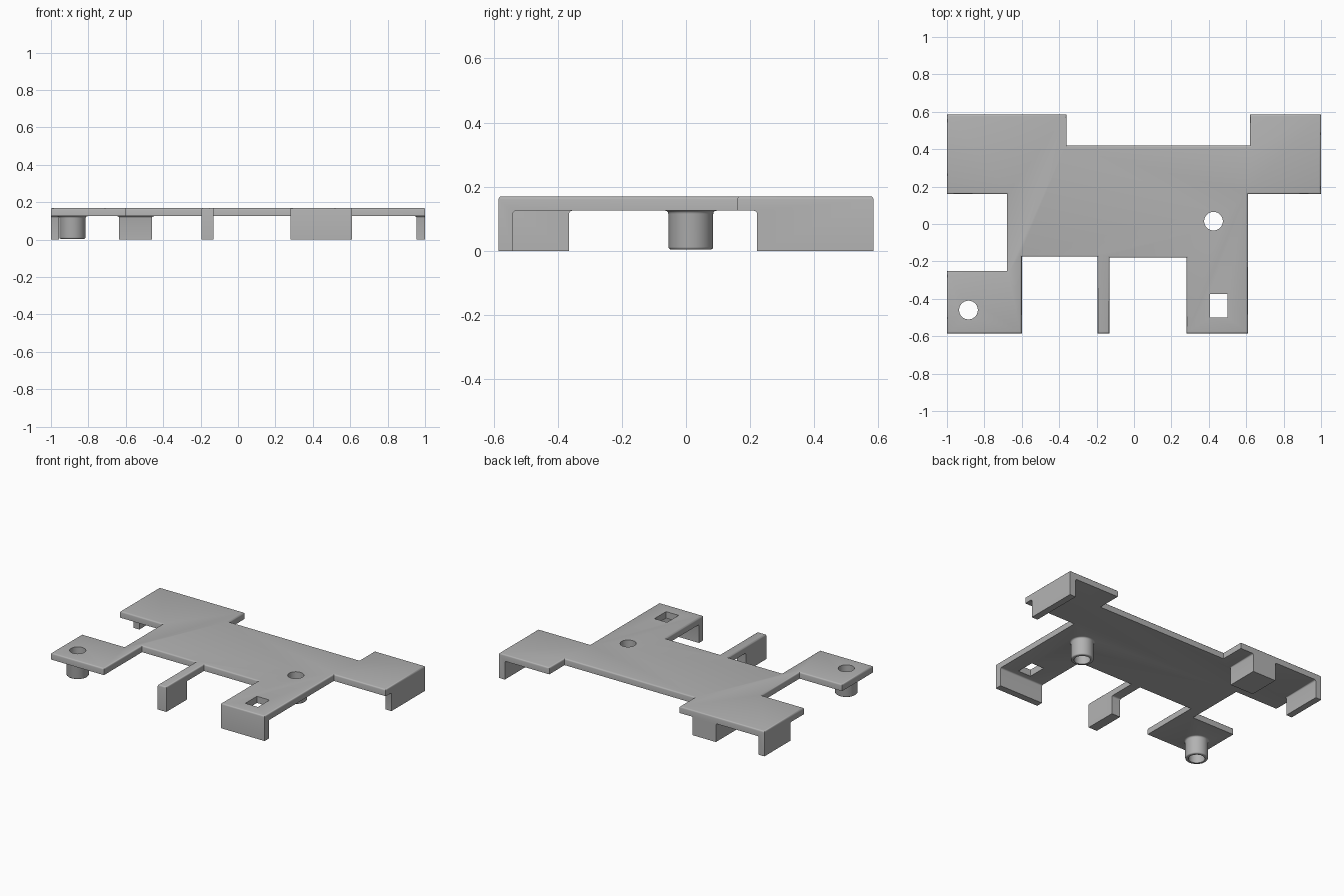
import bpy, bmesh, math

if "Cube" in bpy.data.objects:
    bpy.data.objects.remove(bpy.data.objects["Cube"])

Z0, Z1 = 0.125, 0.17          # underside and top of the plate
Y = 0.585                     # half depth

grey = bpy.data.materials.new("grey plastic")
grey.diffuse_color = (0.45, 0.45, 0.45, 1)
grey.use_nodes = True
grey.node_tree.nodes["Principled BSDF"].inputs["Base Color"].default_value = grey.diffuse_color


def make(name, bm):
    bmesh.ops.recalc_face_normals(bm, faces=bm.faces)
    me = bpy.data.meshes.new(name)
    bm.to_mesh(me)
    bm.free()
    me.materials.append(grey)
    ob = bpy.data.objects.new(name, me)
    bpy.context.collection.objects.link(ob)
    return ob


def prism(name, pts, z0, z1, rim=0, rim_z=None):
    """Extrude an outline, optionally rounding the rim at height rim_z."""
    bm = bmesh.new()
    face = bm.faces.new([bm.verts.new((x, y, z0)) for x, y in pts])
    up = bmesh.ops.extrude_face_region(bm, geom=[face])["geom"]
    for v in up:
        if isinstance(v, bmesh.types.BMVert):
            v.co.z = z1
    bmesh.ops.recalc_face_normals(bm, faces=bm.faces)
    if rim:
        edges = [e for e in bm.edges if all(abs(v.co.z - rim_z) < 1e-5 for v in e.verts)]
        bmesh.ops.bevel(bm, geom=edges, offset=rim, segments=3, profile=0.5, affect='EDGES')
    return make(name, bm)


def box(name, x0, x1, y0, y1, z0=0.0, z1=0.145):
    return prism(name, [(x0, y0), (x1, y0), (x1, y1), (x0, y1)], z0, z1)


def disc(x, y, r, n=40):
    return [(x + r * math.cos(2 * math.pi * i / n), y + r * math.sin(2 * math.pi * i / n)) for i in range(n)]


def combine(ob, other, op):
    m = ob.modifiers.new(op.lower(), 'BOOLEAN')
    m.operation, m.solver, m.object = op, 'EXACT', other
    bpy.context.view_layer.objects.active = ob
    bpy.ops.object.modifier_apply(modifier=m.name)
    bpy.data.objects.remove(other)


# Flat plate with its arms and finger strip
outline = [(-1, Y), (-0.36, Y), (-0.36, 0.42), (0.62, 0.42), (0.62, Y), (1, Y),
           (1, 0.16), (0.61, 0.16), (0.61, -Y), (0.28, -Y), (0.28, -0.18),
           (-0.13, -0.18), (-0.13, -Y), (-0.195, -Y), (-0.195, -0.175),
           (-0.6, -0.175), (-0.6, -Y), (-1, -Y), (-1, -0.25), (-0.68, -0.25),
           (-0.68, 0.16), (-1, 0.16)]
bracket = prism("mounting_plate", outline, Z0, Z1, 0.01, Z1)

# Downturned walls, block and finger leg
for part in (("right_wall", 0.955, 1, 0.222, Y),
             ("left_wall", -1, -0.957, 0.305, Y),
             ("front_wall", 0.28, 0.61, -Y, -0.54),
             ("rear_block", -0.635, -0.46, 0.37, Y),
             ("finger_leg", -0.195, -0.13, -Y, -0.365)):
    combine(bracket, box(*part), 'UNION')

# Hollow bosses under the plate
bosses = ((0.425, 0.015), (-0.885, -0.46))
for x, y in bosses:
    combine(bracket, prism("boss", disc(x, y, 0.07), 0.004, 0.145, 0.008, 0.004), 'UNION')

# Small fillets where the parts meet the underside
bm = bmesh.new()
bm.from_mesh(bracket.data)
bmesh.ops.remove_doubles(bm, verts=bm.verts, dist=1e-5)
bmesh.ops.dissolve_limit(bm, angle_limit=0.01, verts=bm.verts, edges=bm.edges)
inner = [e for e in bm.edges if all(abs(v.co.z - Z0) < 1e-4 for v in e.verts)
         and len(e.link_faces) == 2 and e.calc_face_angle_signed(0) < -0.5]
bmesh.ops.bevel(bm, geom=inner, offset=0.01, segments=3, profile=0.5, affect='EDGES')
bm.to_mesh(bracket.data)
bm.free()

# Screw holes and square opening
for x, y in bosses:
    combine(bracket, prism("screw_hole", disc(x, y, 0.05), -0.1, 0.3), 'DIFFERENCE')
combine(bracket, box("square_opening", 0.405, 0.5, -0.5, -0.375, -0.1, 0.3), 'DIFFERENCE')

bpy.ops.object.select_all(action='DESELECT')
bracket.select_set(True)
bpy.context.view_layer.objects.active = bracket
bpy.ops.object.shade_smooth_by_angle(angle=math.radians(35))
